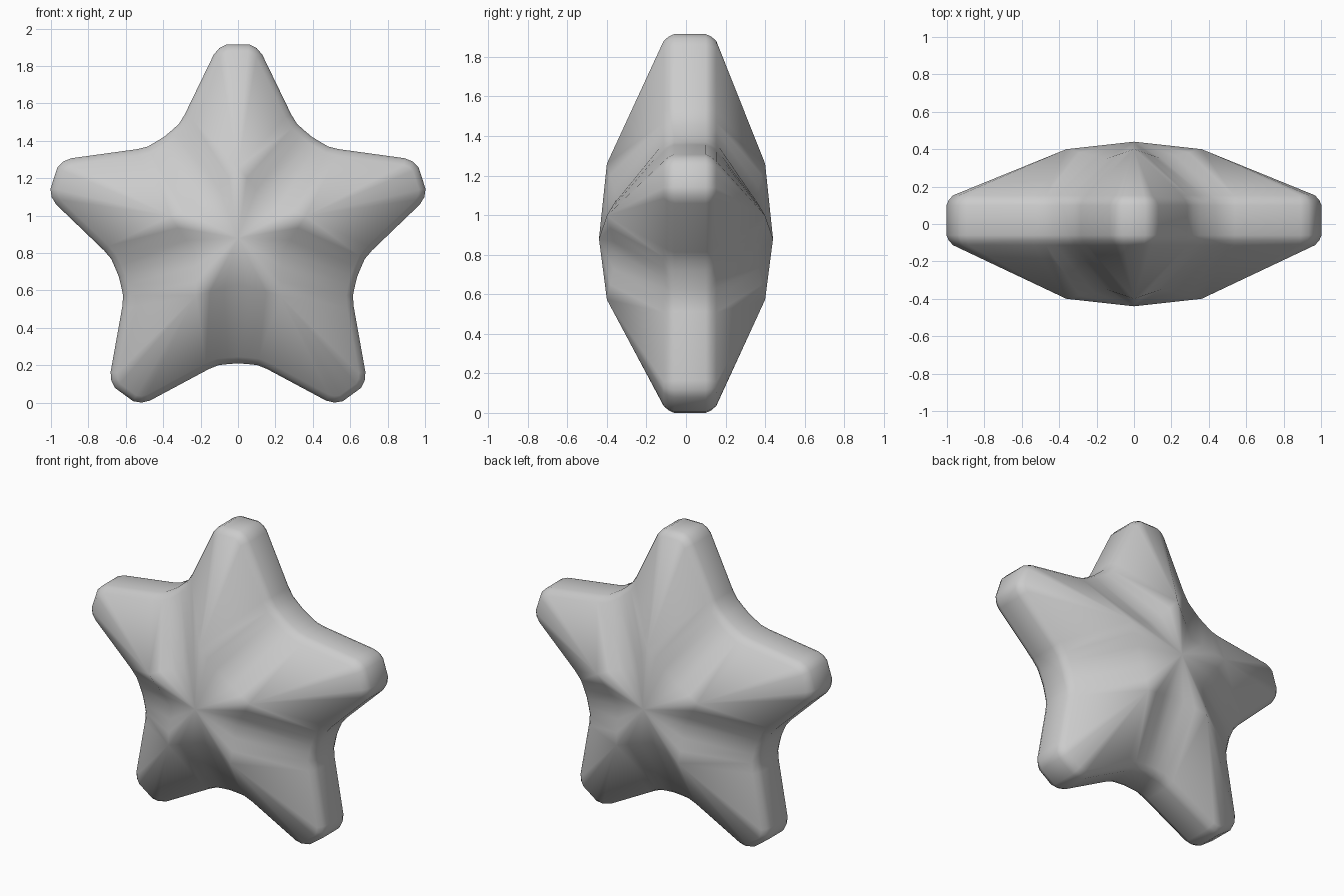
import bpy, bmesh, math
from mathutils import Vector

if "Cube" in bpy.data.objects:
    bpy.data.objects.remove(bpy.data.objects["Cube"])

CZ = 0.88                       # height of the star's centre
RIDGE = Vector((0.38, 0, 0.40))  # inner end of an arm ridge: along arm, sideways, depth
VALLEY = Vector((0.25 * math.cos(math.radians(36)), 0.25 * math.sin(math.radians(36)), 0.35))
APEX = 0.44

# half arm outline (along arm, sideways) and blend from ridge to valley
half = [(1.035, 0.0, 0), (1.035, 0.06, 0), (1.015, 0.10, 0), (0.98, 0.13, 0),
        (0.66, 0.285, 0), (0.61, 0.316, 0.33), (0.575, 0.355, 0.67), (0.542, 0.394, 1)]
arm = [(u, -w, t) for u, w, t in reversed(half[1:-1])] + half


def turn(u, w, k):
    """Arm coordinates to front view x, z for arm number k."""
    a = math.radians(90 + 72 * k)
    return Vector((u * math.cos(a) - w * math.sin(a), u * math.sin(a) + w * math.cos(a)))


# full outline plus the matching inner ring
outline, inner = [], []
for k in range(5):
    for u, w, t in arm:
        outline.append(turn(u, w, k))
        p = RIDGE.lerp(Vector((VALLEY.x, math.copysign(VALLEY.y, w), VALLEY.z)), t)
        q = turn(p.x, p.y, k)
        inner.append((q.x, q.y, p.z))
n = len(outline)


def inset(i, d):
    e = (outline[(i + 1) % n] - outline[i - 1]).normalized()
    return outline[i] + Vector((-e.y, e.x)) * d


# star body: rim wall, rounded edge, ridged slopes and apex on both sides
bm = bmesh.new()


def ring(points):
    return [bm.verts.new((x, y, z + CZ)) for x, y, z in points]


def bridge(a, b):
    for i in range(n):
        j = (i + 1) % n
        bm.faces.new((a[i], a[j], b[j], b[i]))


rims = []
for s, rim_y in ((-1, 0.06), (1, 0.10)):
    r0 = ring((p.x, s * rim_y, p.y) for p in outline)
    soft = [inset(i, 0.012) for i in range(n)]
    r1 = ring((p.x, s * (rim_y + 0.027), p.y) for p in soft)
    edge = [inset(i, 0.035) for i in range(n)]
    r2 = ring((p.x, s * (rim_y + 0.053), p.y) for p in edge)
    r3 = ring((x, s * y, z) for x, z, y in inner)
    bridge(r0, r1)
    bridge(r1, r2)
    bridge(r2, r3)
    top = bm.verts.new((0, s * APEX, CZ))
    for i in range(n):
        bm.faces.new((r3[i], r3[(i + 1) % n], top))
    rims.append(r0)
bridge(*rims)
bmesh.ops.remove_doubles(bm, verts=bm.verts, dist=0.0005)
bmesh.ops.recalc_face_normals(bm, faces=bm.faces)

mesh = bpy.data.meshes.new("star")
bm.to_mesh(mesh)
bm.free()
star = bpy.data.objects.new("star", mesh)
bpy.context.collection.objects.link(star)
bpy.context.view_layer.objects.active = star
star.select_set(True)
bpy.ops.object.shade_smooth_by_angle(angle=math.radians(50))
